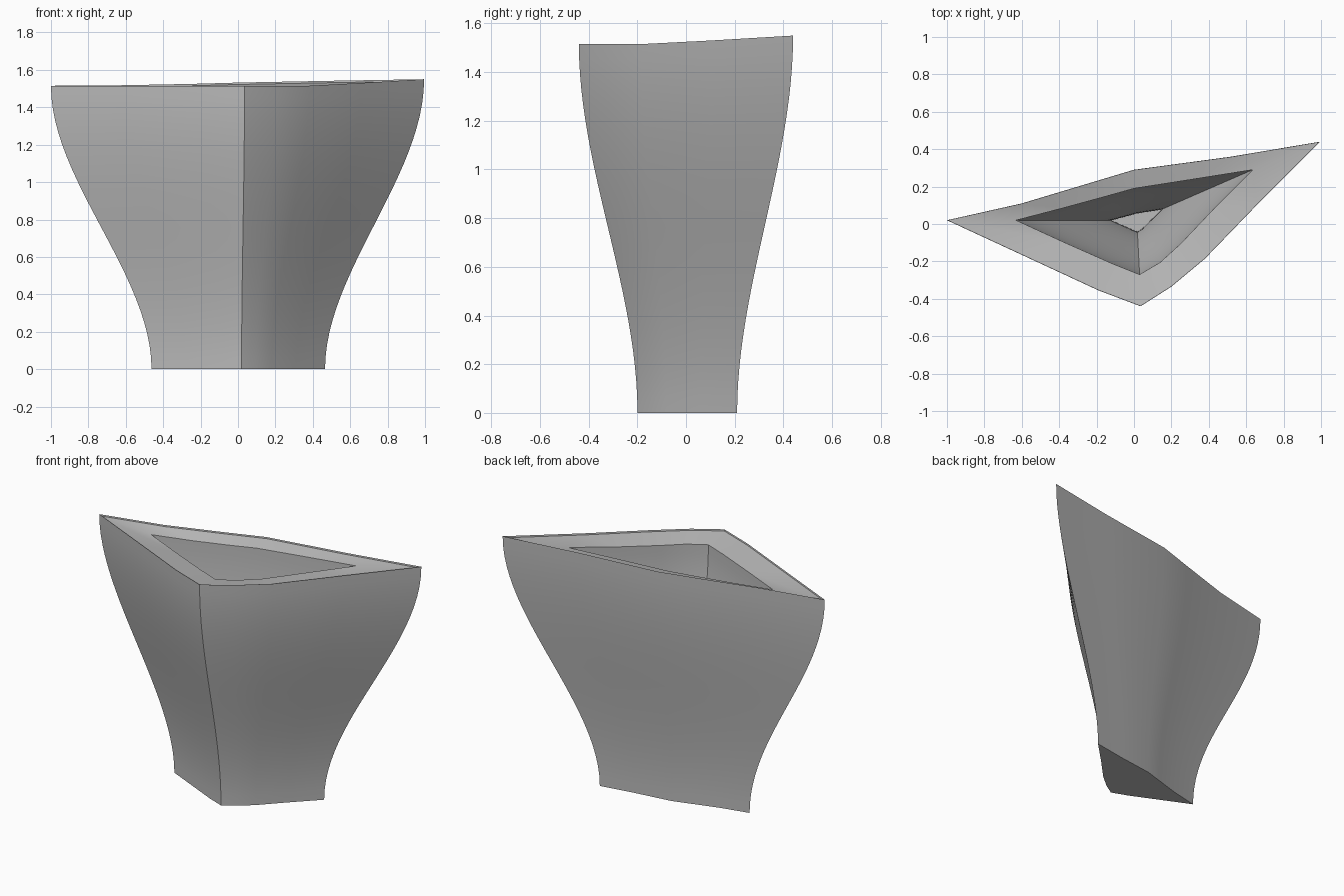
import bpy
import bmesh
from mathutils import Vector

cube = bpy.data.objects.get("Cube")
if cube:
    bpy.data.objects.remove(cube, do_unlink=True)

STEPS = 24      # rings along the height of each wall
FLOOR = 0.11    # thickness of the base

# Rim outline: x, y, height (counter-clockwise from the right-hand tip)
OUTER = [(-1, .02, 1.515), (-.6, -.165, 1.515), (-.19, -.355, 1.515),
         (.035, -.44, 1.515), (.2, -.335, 1.515), (.38, -.185, 1.515),
         (.66, .105, 1.53), (.995, .44, 1.55), (.52, .36, 1.542),
         (0, .29, 1.532), (-.25, .215, 1.525), (-.6, .11, 1.518)]
# Matching outline of the opening: x, y
INNER = [(-.63, .02), (-.38, -.095), (-.12, -.21),
         (.03, -.27), (.14, -.205), (.25, -.105),
         (.43, .085), (.635, .29), (.32, .24),
         (0, .19), (-.16, .145), (-.38, .085)]


def ease(t):
    return t * t * (3 - 2 * t)


def ring(bm, points, centre, scale, height):
    """Scaled copy of an outline, height given by a function of the index."""
    return [bm.verts.new((centre[0] + (p[0] - centre[0]) * scale,
                          centre[1] + (p[1] - centre[1]) * scale,
                          height(i))) for i, p in enumerate(points)]


def build_planter():
    bm = bmesh.new()
    rings = []
    # Flaring outer wall
    for k in range(STEPS + 1):
        t = k / STEPS
        rings.append(ring(bm, OUTER, (.005, .01), .465 + .535 * ease(t),
                          lambda i: OUTER[i][2] * t))
    # Shallow lip, then the sloping rim and the tapering inner wall
    rings.append(ring(bm, OUTER, (.005, .01), .996,
                      lambda i: OUTER[i][2] - .01))
    for k in range(STEPS, -1, -1):
        t = k / STEPS
        rings.append(ring(bm, INNER, (.015, .02), .21 + .79 * ease(t),
                          lambda i: FLOOR + (OUTER[i][2] - .033 - FLOOR) * t))
    n = len(OUTER)
    for a, b in zip(rings, rings[1:]):
        for i in range(n):
            j = (i + 1) % n
            bm.faces.new((a[i], a[j], b[j], b[i]))
    # Underside and inner floor
    bm.faces.new(list(reversed(rings[0])))
    bm.faces.new(rings[-1])
    bmesh.ops.recalc_face_normals(bm, faces=bm.faces)
    mesh = bpy.data.meshes.new("planter")
    bm.to_mesh(mesh)
    bm.free()
    obj = bpy.data.objects.new("planter", mesh)
    bpy.context.collection.objects.link(obj)
    return obj


# Plain grey material
grey = bpy.data.materials.new("plain_grey")
grey.use_nodes = True
colour = (.5, .5, .5, 1)
grey.diffuse_color = colour
grey.node_tree.nodes["Principled BSDF"].inputs["Base Color"].default_value = colour

planter = build_planter()
planter.data.materials.append(grey)

# Smooth walls with crisp corners and rim
bpy.ops.object.select_all(action='DESELECT')
planter.select_set(True)
bpy.context.view_layer.objects.active = planter
bpy.ops.object.shade_smooth_by_angle(angle=.52)
